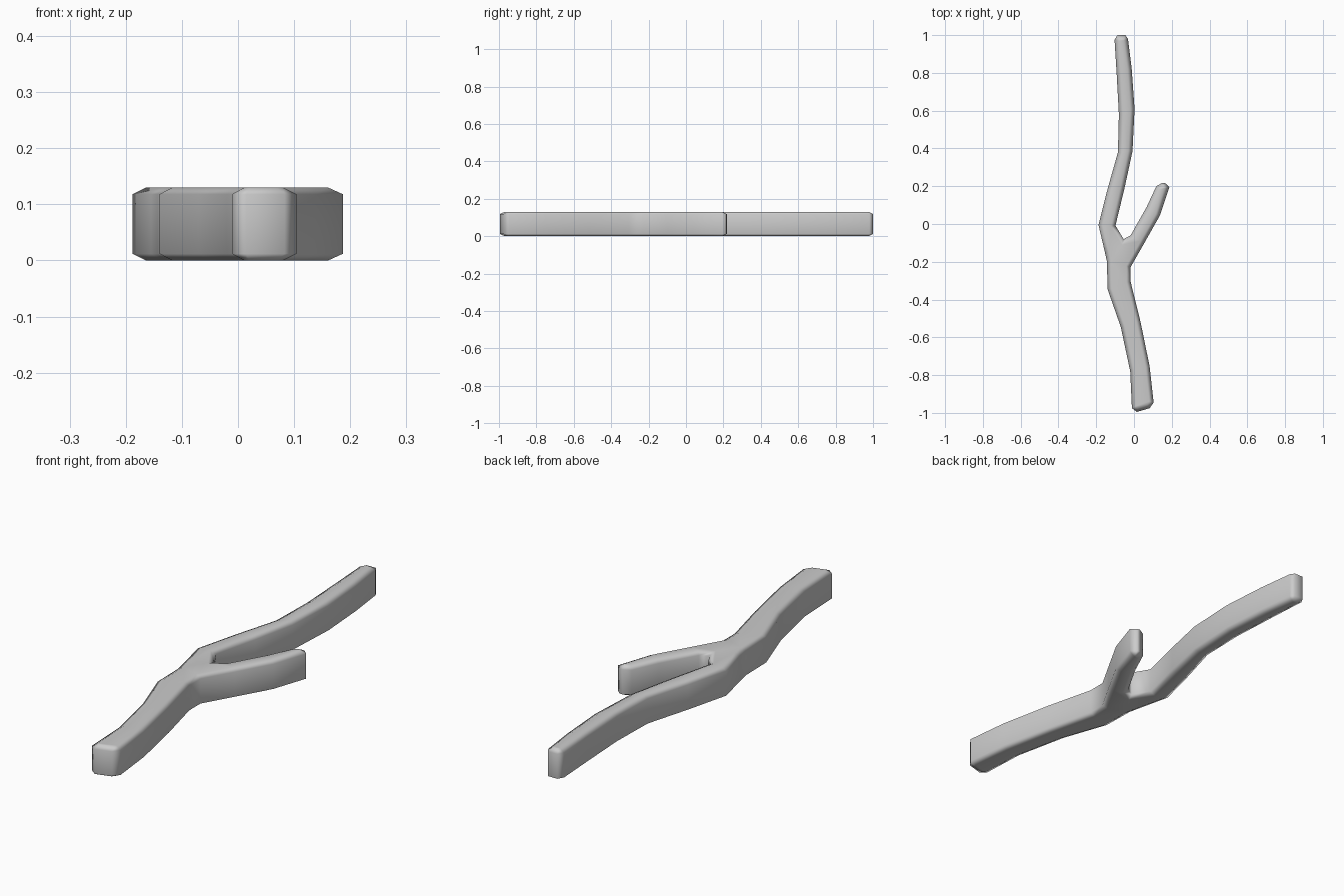
import bpy, bmesh

if "Cube" in bpy.data.objects:
    bpy.data.objects.remove(bpy.data.objects["Cube"])

HEIGHT, RIM, INSET = 0.13, 0.012, 0.023

# Plan outline of the forked branch, clockwise from the far tip
outline = [
    (-0.103, 0.975), (-0.088, 1.0), (-0.045, 1.0), (-0.032, 0.98),
    (-0.012, 0.82), (0.003, 0.61), (-0.008, 0.385), (-0.05, 0.19),
    (-0.098, -0.008), (-0.055, -0.08), (-0.018, -0.06),        # fork crotch
    (0.067, 0.09), (0.118, 0.2), (0.15, 0.218), (0.164, 0.217), (0.187, 0.195),  # twig tip
    (0.137, 0.045), (0.055, -0.1), (-0.018, -0.228),
    (-0.018, -0.305), (0.035, -0.52), (0.083, -0.755),
    (0.104, -0.945), (0.083, -0.975), (0.015, -0.995), (-0.011, -0.975),  # butt end
    (-0.02, -0.78), (-0.07, -0.545), (-0.14, -0.345), (-0.143, -0.2),
    (-0.155, -0.145), (-0.188, -0.005), (-0.14, 0.185), (-0.085, 0.38),
    (-0.08, 0.58), (-0.092, 0.8),
]

bm = bmesh.new()
base = bm.faces.new([bm.verts.new((x, y, RIM)) for x, y in outline])
base.normal_update()
if base.normal.z > 0:
    base.normal_flip()

# Raise the outline into a wall, keeping both caps
top_geom = bmesh.ops.extrude_face_region(bm, geom=[base], use_keep_orig=True)["geom"]
top = next(g for g in top_geom if isinstance(g, bmesh.types.BMFace))
for v in top.verts:
    v.co.z = HEIGHT - RIM
bmesh.ops.recalc_face_normals(bm, faces=bm.faces[:])

# Shallow chamfer around both caps
for cap, z in ((top, HEIGHT), (base, 0.0)):
    bmesh.ops.inset_region(bm, faces=[cap], thickness=INSET, use_even_offset=True)
    for v in cap.verts:
        v.co.z = z
bmesh.ops.remove_doubles(bm, verts=bm.verts[:], dist=0.003)
bmesh.ops.triangulate(bm, faces=[f for f in bm.faces if len(f.verts) > 4])
bmesh.ops.recalc_face_normals(bm, faces=bm.faces[:])

mesh = bpy.data.meshes.new("branch")
bm.to_mesh(mesh)
bm.free()
mesh.shade_smooth()
branch = bpy.data.objects.new("branch", mesh)
bpy.context.collection.objects.link(branch)

# Area-weighted normals keep the broad faces calm and the rim soft
wn = branch.modifiers.new("soft_rim", 'WEIGHTED_NORMAL')
wn.weight = 50
